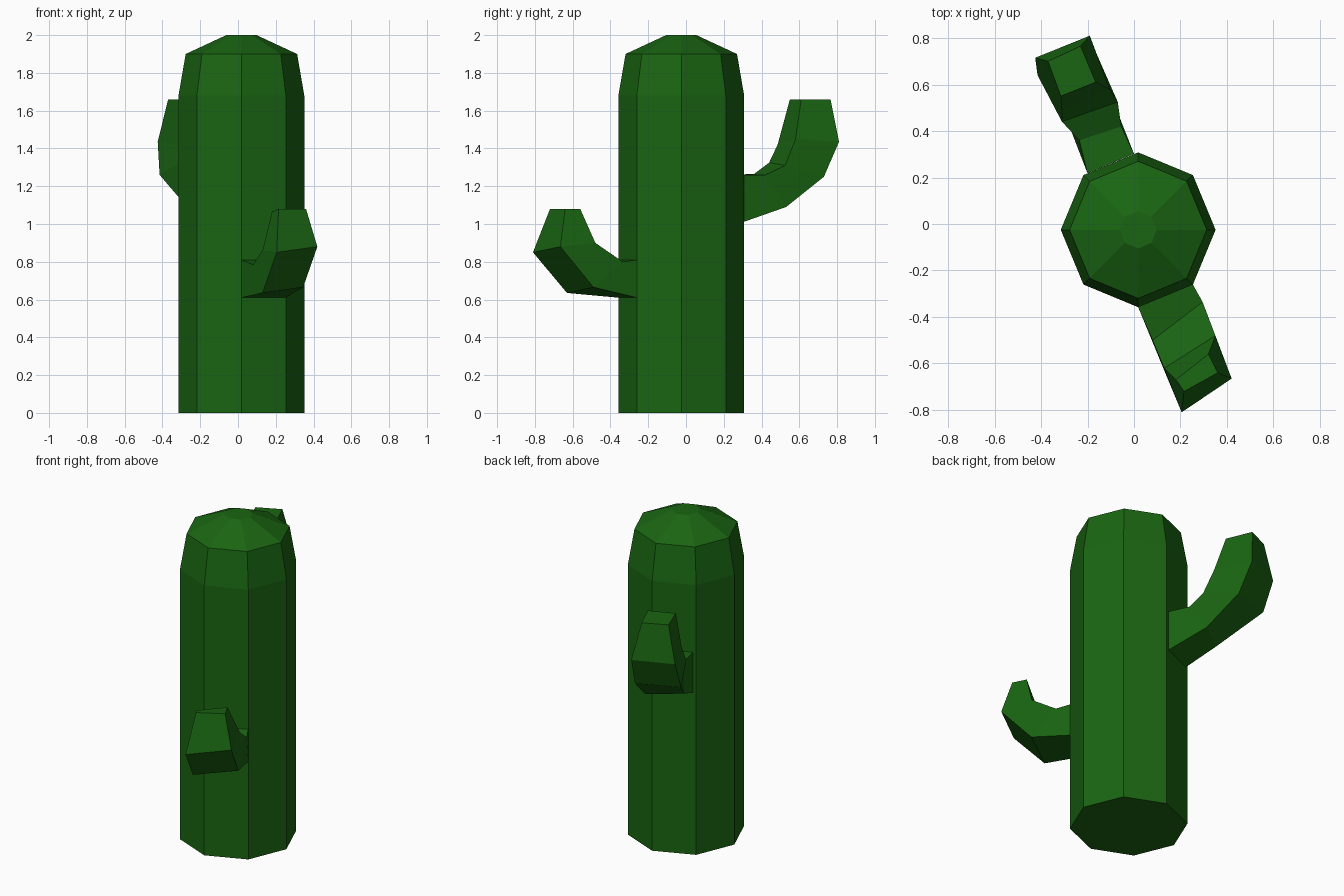
import bpy, bmesh
from math import cos, sin, tau

green = bpy.data.materials.new("cactus_green")
green.diffuse_color = (0.01, 0.13, 0.006, 1)


def loft(name, rings, cap_start):
    """Skin a list of equal-sized point rings and cap the ends."""
    bm = bmesh.new()
    loops = [[bm.verts.new(p) for p in ring] for ring in rings]
    n = len(loops[0])
    for a, b in zip(loops, loops[1:]):
        for i in range(n):
            j = (i + 1) % n
            bm.faces.new((a[i], a[j], b[j], b[i]))
    bm.faces.new(loops[-1])
    if cap_start:
        bm.faces.new(loops[0][::-1])
    bmesh.ops.recalc_face_normals(bm, faces=bm.faces)
    mesh = bpy.data.meshes.new(name)
    bm.to_mesh(mesh)
    bm.free()
    mesh.materials.append(green)
    obj = bpy.data.objects.new(name, mesh)
    bpy.context.collection.objects.link(obj)
    return obj


# Eight-sided trunk with a shallow domed top: (radius, height)
profile = [(0.333, 0), (0.333, 1.68), (0.295, 1.90), (0.08, 2.0)]
loft("trunk", [[(0.018 + r * cos(k * tau / 8), -0.025 + r * sin(k * tau / 8), z)
                for k in range(8)] for r, z in profile], True)

# Arms: each ring is outer left, outer right, inner right, inner left
loft("front_arm", [
    [(0.018, -0.358, 0.61), (0.253, -0.26, 0.61), (0.253, -0.26, 0.81), (0.018, -0.358, 0.81)],
    [(0.13, -0.63, 0.635), (0.345, -0.49, 0.665), (0.295, -0.335, 0.80), (0.08, -0.50, 0.785)],
    [(0.205, -0.81, 0.85), (0.42, -0.665, 0.88), (0.35, -0.48, 0.90), (0.13, -0.62, 0.86)],
    [(0.215, -0.72, 1.08), (0.36, -0.64, 1.08), (0.32, -0.56, 1.08), (0.18, -0.67, 1.065)],
], False)

loft("back_arm", [
    [(-0.20, 0.218, 1.01), (0.0, 0.302, 1.01), (0.0, 0.302, 1.26), (-0.20, 0.218, 1.26)],
    [(-0.27, 0.40, 1.09), (-0.09, 0.53, 1.09), (-0.055, 0.42, 1.26), (-0.235, 0.36, 1.265)],
    [(-0.415, 0.64, 1.26), (-0.16, 0.73, 1.25), (-0.07, 0.525, 1.31), (-0.31, 0.44, 1.325)],
    [(-0.425, 0.715, 1.435), (-0.19, 0.81, 1.435), (-0.105, 0.58, 1.45), (-0.31, 0.485, 1.42)],
    [(-0.37, 0.70, 1.66), (-0.23, 0.765, 1.66), (-0.165, 0.61, 1.66), (-0.315, 0.55, 1.66)],
], False)
